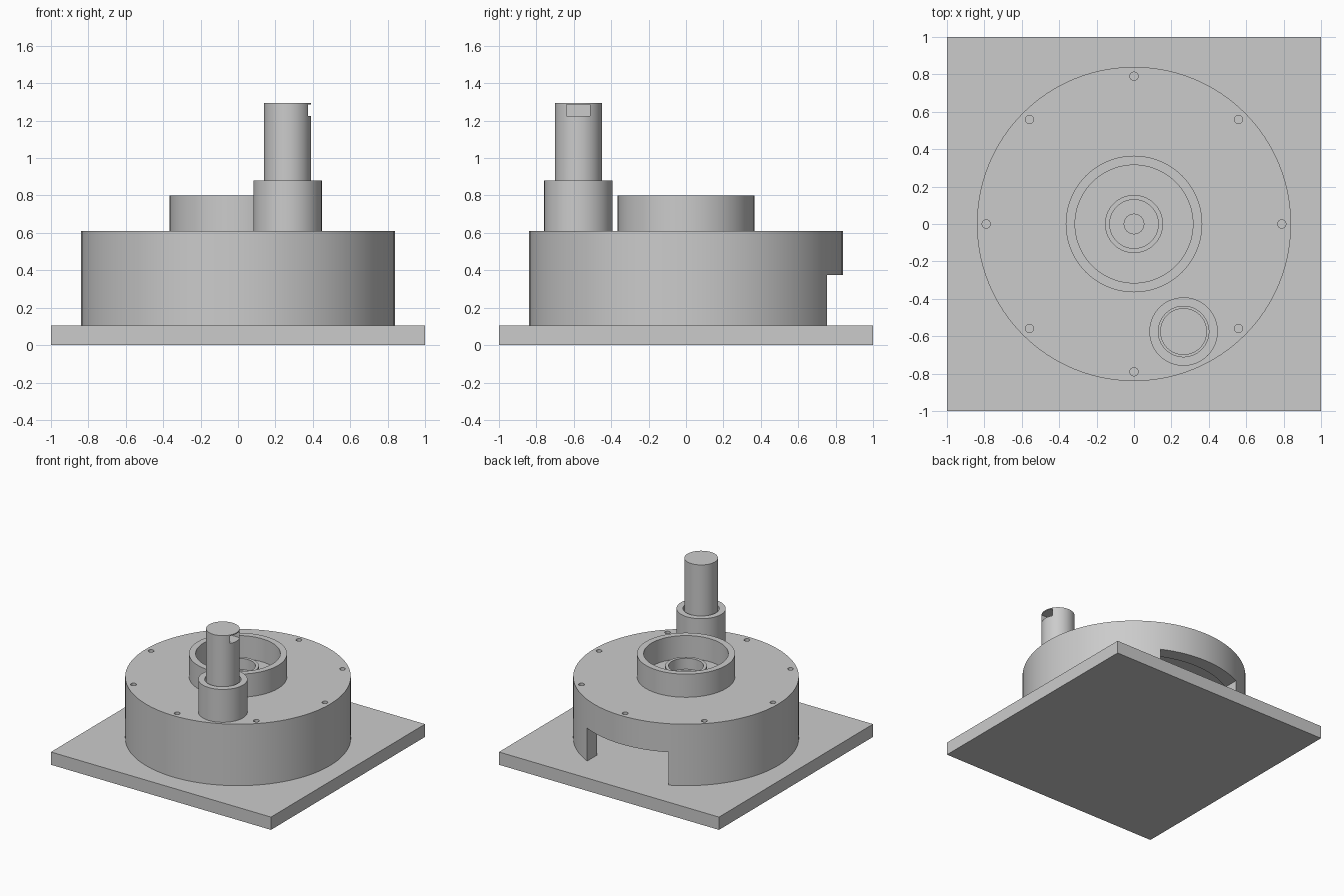
import bpy, bmesh, math
from mathutils import Matrix, Vector

cube = bpy.data.objects.get("Cube")
if cube:
    bpy.data.objects.remove(cube, do_unlink=True)

grey = bpy.data.materials.new("plain grey")
grey.use_nodes = True
grey.diffuse_color = (0.6, 0.6, 0.6, 1)
grey.node_tree.nodes["Principled BSDF"].inputs["Base Color"].default_value = (0.6, 0.6, 0.6, 1)


def finish(name, bm, cutter=False):
    bmesh.ops.recalc_face_normals(bm, faces=bm.faces[:])
    mesh = bpy.data.meshes.new(name)
    bm.to_mesh(mesh)
    bm.free()
    mesh.materials.append(grey)
    ob = bpy.data.objects.new(name, mesh)
    bpy.context.collection.objects.link(ob)
    if cutter:
        ob.hide_render = True
        ob.hide_viewport = True
        ob.display_type = 'WIRE'
    return ob


def add_box(bm, low, high):
    low, high = Vector(low), Vector(high)
    matrix = Matrix.Translation((low + high) / 2) @ Matrix.Diagonal((*(high - low), 1))
    bmesh.ops.create_cube(bm, size=1, matrix=matrix)


def box(name, low, high, cutter=False):
    bm = bmesh.new()
    add_box(bm, low, high)
    return finish(name, bm, cutter)


def lathe(name, profile, centre=(0, 0), steps=96):
    """Turn an (r, z) profile about a vertical axis."""
    bm = bmesh.new()
    verts = [bm.verts.new((r, 0, z)) for r, z in profile]
    edges = [bm.edges.new(pair) for pair in zip(verts, verts[1:])]
    bmesh.ops.spin(bm, geom=verts + edges, axis=(0, 0, 1), cent=(0, 0, 0),
                   angle=math.tau, steps=steps)
    bmesh.ops.remove_doubles(bm, verts=bm.verts[:], dist=0.0001)
    bmesh.ops.translate(bm, verts=bm.verts[:], vec=(*centre, 0))
    return finish(name, bm)


def tube(name, outer, inner, bottom, top, centre=(0, 0)):
    return lathe(name, [(inner, bottom), (outer, bottom), (outer, top),
                        (inner, top), (inner, bottom)], centre)


def cut(target, cutter):
    mod = target.modifiers.new("cut", 'BOOLEAN')
    mod.operation = 'DIFFERENCE'
    mod.solver = 'EXACT'
    mod.object = cutter


BASE_TOP, LID_BOTTOM, LID_TOP = 0.105, 0.53, 0.61
DRUM_R, INNER_R = 0.84, 0.73
POST = (0.265, -0.575)

# Square base plate
box("base_plate", (-1, -1, 0), (1, 1, BASE_TOP))

# Hollow drum wall with a doorway at the back
wall = tube("drum_wall", DRUM_R, INNER_R, BASE_TOP, LID_BOTTOM)
cut(wall, box("doorway_cutter", (-0.37, 0.3, 0), (0.37, 1, 0.375), True))

# Lid with a ring of screw holes
lid = lathe("drum_lid", [(0, LID_BOTTOM), (DRUM_R, LID_BOTTOM), (DRUM_R, LID_TOP), (0, LID_TOP)])
bm = bmesh.new()
for i in range(8):
    a = i * math.tau / 8
    spot = Matrix.Translation((0.79 * math.cos(a), 0.79 * math.sin(a), LID_TOP))
    bmesh.ops.create_cone(bm, cap_ends=True, segments=24, radius1=0.022, radius2=0.022,
                          depth=0.12, matrix=spot)
cut(lid, finish("screw_hole_cutter", bm, True))

# Central collar and the stepped boss inside it
tube("central_collar", 0.365, 0.315, LID_TOP, 0.8)
tube("centre_boss", 0.155, 0.13, LID_TOP, 0.7)
lathe("centre_pin", [(0.055, LID_TOP), (0.055, 0.64), (0, 0.64)])

# Off-centre post standing in a sleeve
tube("post_sleeve", 0.183, 0.135, LID_TOP, 0.88, POST)
post = lathe("post", [(0, LID_TOP), (0.125, LID_TOP), (0.125, 1.295), (0, 1.295)], POST)
cut(post, box("post_slot_cutter", (0.28, POST[1] - 0.063, 1.225),
              (0.5, POST[1] + 0.063, 1.287), True))

# Smooth the round sides, keep the rims sharp
for ob in bpy.context.scene.objects:
    ob.select_set(False)
for ob in list(bpy.context.scene.objects):
    if ob.type == 'MESH' and not ob.hide_render:
        ob.select_set(True)
        bpy.context.view_layer.objects.active = ob
bpy.ops.object.shade_smooth_by_angle(angle=math.radians(30))
